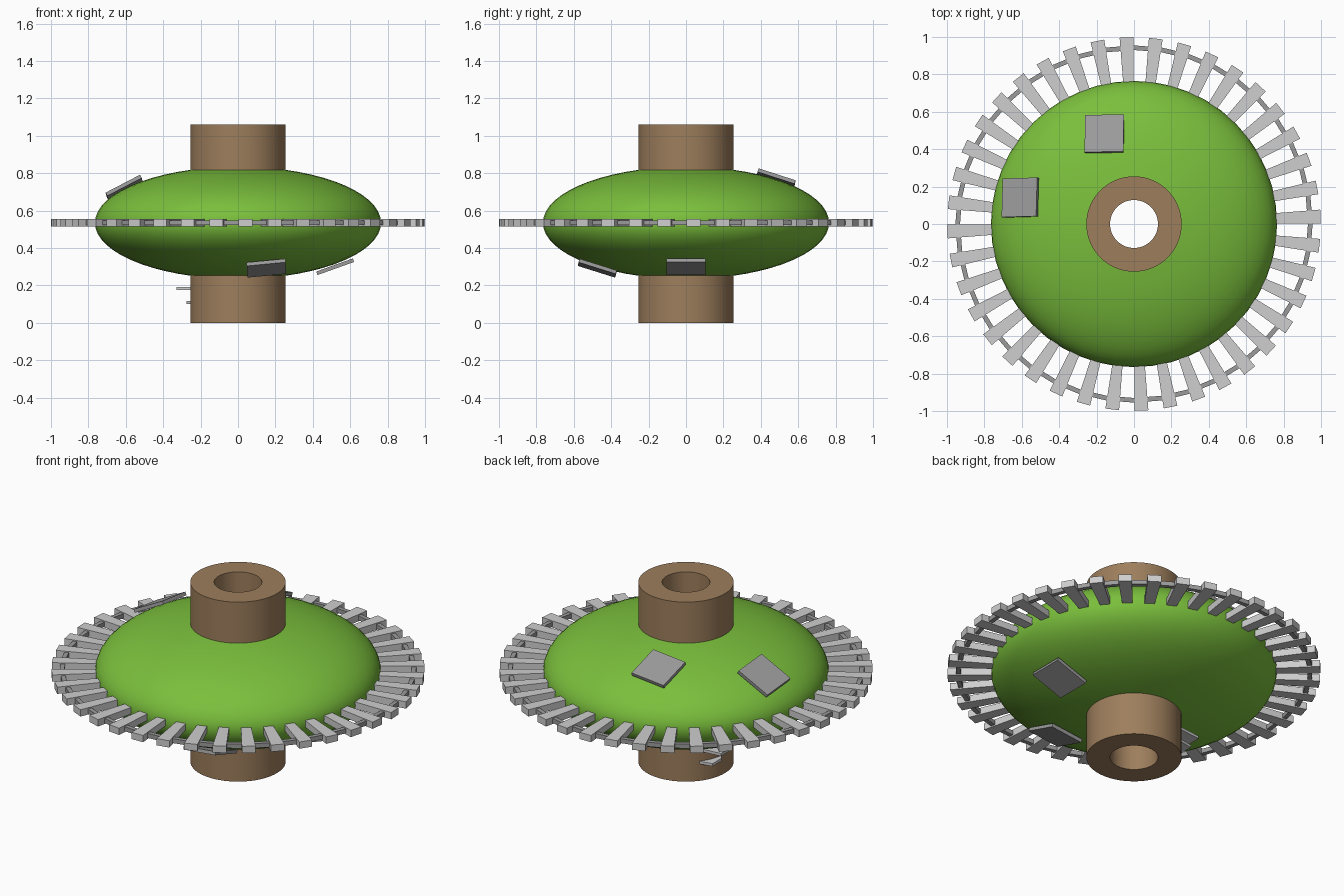
import bpy, math
from mathutils import Vector

if "Cube" in bpy.data.objects:
    bpy.data.objects.remove(bpy.data.objects["Cube"])

TAU = 2 * math.pi
MID = 0.535          # height of the disc plane
RX, RZ = 0.765, 0.30  # ellipsoid radii of the body


def material(name, rgb):
    m = bpy.data.materials.new(name)
    m.diffuse_color = (*rgb, 1)
    m.use_nodes = True
    m.node_tree.nodes["Principled BSDF"].inputs["Base Color"].default_value = m.diffuse_color
    return m


GREEN = material("green", (0.195, 0.52, 0.045))
BROWN = material("brown", (0.34, 0.21, 0.108))
LIGHT = material("light_grey", (0.62, 0.62, 0.62))
GREY = material("mid_grey", (0.33, 0.33, 0.33))


def make(name, verts, faces, mat, smooth=False):
    me = bpy.data.meshes.new(name)
    me.from_pydata(verts, [], faces)
    me.materials.append(mat)
    ob = bpy.data.objects.new(name, me)
    bpy.context.collection.objects.link(ob)
    if smooth:
        bpy.ops.object.select_all(action='DESELECT')
        ob.select_set(True)
        bpy.context.view_layer.objects.active = ob
        bpy.ops.object.shade_smooth_by_angle(angle=math.radians(35))
    return ob


def lathe(name, profile, n, mat, closed=True, smooth=True):
    """Revolve (r, z) points, listed counter-clockwise, around z."""
    p = len(profile)
    verts = [(r * math.cos(TAU * i / n), r * math.sin(TAU * i / n), z)
             for i in range(n) for r, z in profile]
    faces = []
    for i in range(n):
        j = (i + 1) % n
        for k in range(p if closed else p - 1):
            l = (k + 1) % p
            faces.append((i * p + k, j * p + k, j * p + l, i * p + l))
    return make(name, verts, faces, mat, smooth)


def prism(pts, z0, z1, base=0):
    """Extrude a counter-clockwise outline between two heights."""
    n = len(pts)
    verts = [(x, y, z) for z in (z0, z1) for x, y in pts]
    faces = [tuple(range(n - 1, -1, -1)), tuple(range(n, 2 * n))]
    faces += [(i, (i + 1) % n, n + (i + 1) % n, n + i) for i in range(n)]
    return verts, [tuple(base + v for v in f) for f in faces]


# hollow axle tube
lathe("axle_tube", [(0.128, 0), (0.255, 0), (0.255, 1.06), (0.128, 1.06)], 64, BROWN)

# flattened round body, open where the tube passes through
lim = math.acos(0.25 / RX)
body = [(RX * math.cos(a), MID + RZ * math.sin(a))
        for a in (-lim + 2 * lim * i / 24 for i in range(25))]
lathe("body", body, 48, GREEN, closed=False)

# thin ring that links the blades
lathe("blade_ring", [(0.93, MID - 0.013), (0.955, MID - 0.013),
                     (0.955, MID + 0.013), (0.93, MID + 0.013)], 40, GREY, smooth=False)

# forty wedge-shaped blades around the rim
verts, faces = [], []
for i in range(40):
    a = math.radians(2.3 + 9 * i)
    c, s = math.cos(a), math.sin(a)
    outline = [(0.72, -0.026), (0.998, -0.037), (0.998, 0.037), (0.72, 0.026)]
    v, f = prism([(r * c - t * s, r * s + t * c) for r, t in outline],
                 MID - 0.02, MID + 0.02, len(verts))
    verts += v
    faces += f
make("rim_blades", verts, faces, LIGHT)


# square panels lying on the body
def panel(name, x, y, side):
    z = side * RZ * math.sqrt(1 - (x * x + y * y) / RX ** 2)
    normal = Vector((x / RX ** 2, y / RX ** 2, z / RZ ** 2)).normalized()
    q = Vector((0, 0, side)).rotation_difference(normal)
    h = 0.104
    v, f = prism([(-h, -h), (h, -h), (h, h), (-h, h)], -0.01, 0.01)
    ob = make(name, v, f, GREY)
    ob.rotation_euler = q.to_euler()
    ob.location = Vector((x, y, MID + z)) + normal * 0.014


panel("upper_panel_back", -0.157, 0.478, 1)
panel("upper_panel_left", -0.602, 0.14, 1)
panel("lower_panel_front", 0.15, -0.47, -1)
panel("lower_panel_right", 0.515, 0.0, -1)

# two small ledges on the lower tube
for name, x, z in (("lower_ledge", -0.275, 0.1), ("upper_ledge", -0.33, 0.175)):
    v, f = prism([(-0.19, 0.16), (x, 0.145), (x, 0.06), (-0.24, 0.02)], z, z + 0.016)
    make(name, v, f, LIGHT)
